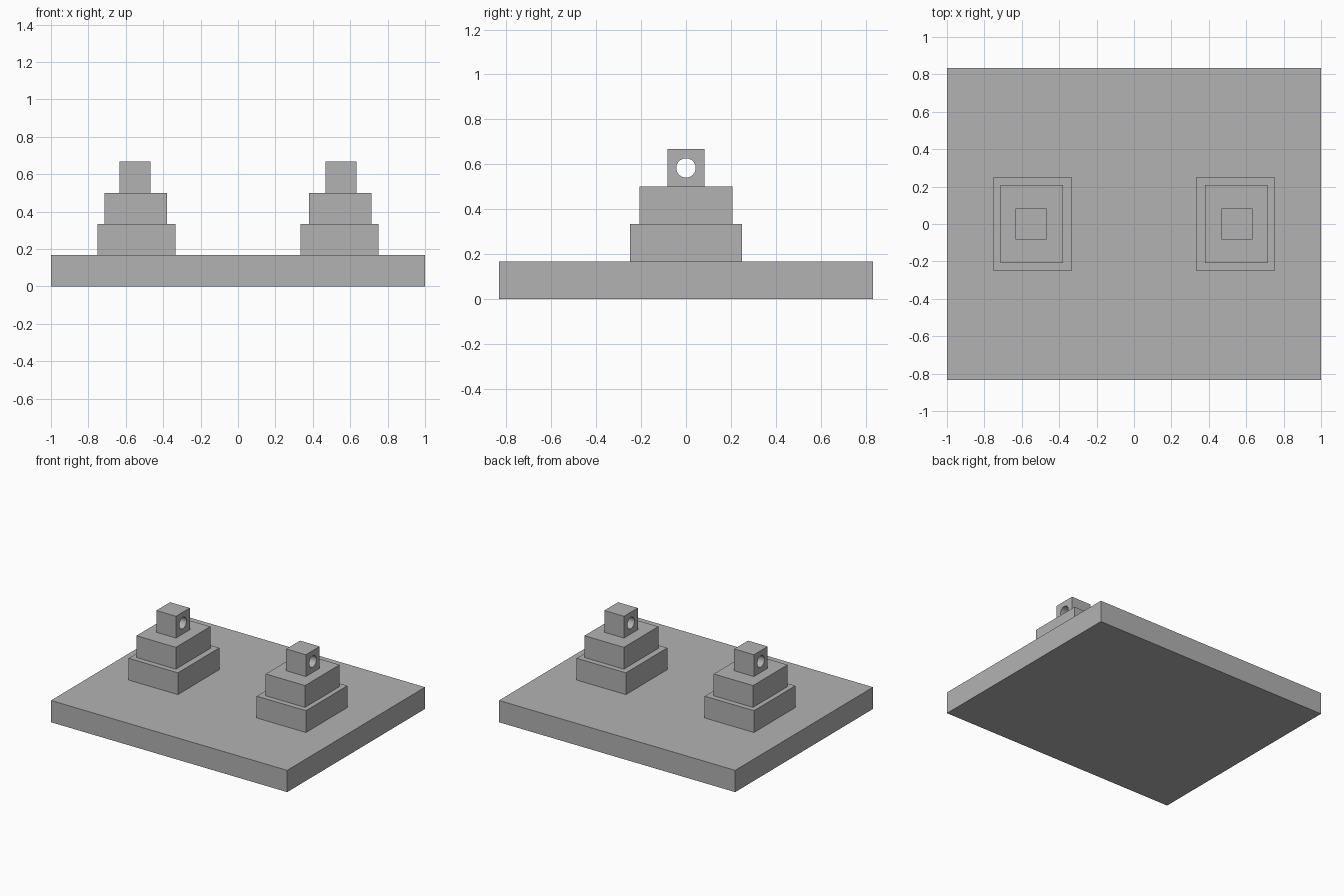
import bpy
import math

if "Cube" in bpy.data.objects:
    bpy.data.objects.remove(bpy.data.objects["Cube"], do_unlink=True)

# Single plain grey
grey = bpy.data.materials.new("plain grey")
grey.use_nodes = True
COLOUR = (0.448, 0.448, 0.448, 1.0)
grey.diffuse_color = COLOUR
grey.node_tree.nodes["Principled BSDF"].inputs["Base Color"].default_value = COLOUR

U = 1 / 12  # design unit


def block(name, x, z, size):
    """Box centred on y = 0 with its underside at height z."""
    bpy.ops.mesh.primitive_cube_add(size=1, location=(x, 0, z + size[2] / 2))
    obj = bpy.context.object
    obj.name = name
    obj.scale = size
    bpy.ops.object.transform_apply(location=False, rotation=False, scale=True)
    obj.data.materials.append(grey)
    return obj


def bore(obj, radius):
    """Cut a round hole through the block from side to side."""
    bpy.ops.mesh.primitive_cylinder_add(vertices=48, radius=radius, depth=4 * U,
                                        location=obj.location,
                                        rotation=(0, math.pi / 2, 0))
    cutter = bpy.context.object
    cutter.name = obj.name + "_hole_cutter"
    cutter.data.materials.append(grey)
    cut = obj.modifiers.new("hole", 'BOOLEAN')
    cut.operation = 'DIFFERENCE'
    cut.solver = 'EXACT'
    cut.object = cutter
    # Apply the cut and drop the helper
    bpy.ops.object.select_all(action='DESELECT')
    obj.select_set(True)
    bpy.context.view_layer.objects.active = obj
    bpy.ops.object.modifier_apply(modifier=cut.name)
    bpy.data.objects.remove(cutter, do_unlink=True)
    bpy.ops.object.shade_smooth_by_angle(angle=math.radians(30))


# Base plate
block("base_plate", 0, 0, (24 * U, 20 * U, 2 * U))

# Two stepped pedestals, each topped by a drilled lug
for side, s in (("left", 1), ("right", -1)):
    block(side + "_lower_step", s * 0.542, 2 * U, (5 * U, 6 * U, 2 * U))
    block(side + "_upper_step", s * 0.547, 4 * U, (4 * U, 5 * U, 2 * U))
    lug = block(side + "_lug", s * 0.55, 6 * U, (2 * U, 2 * U, 2 * U))
    bore(lug, 0.043)
